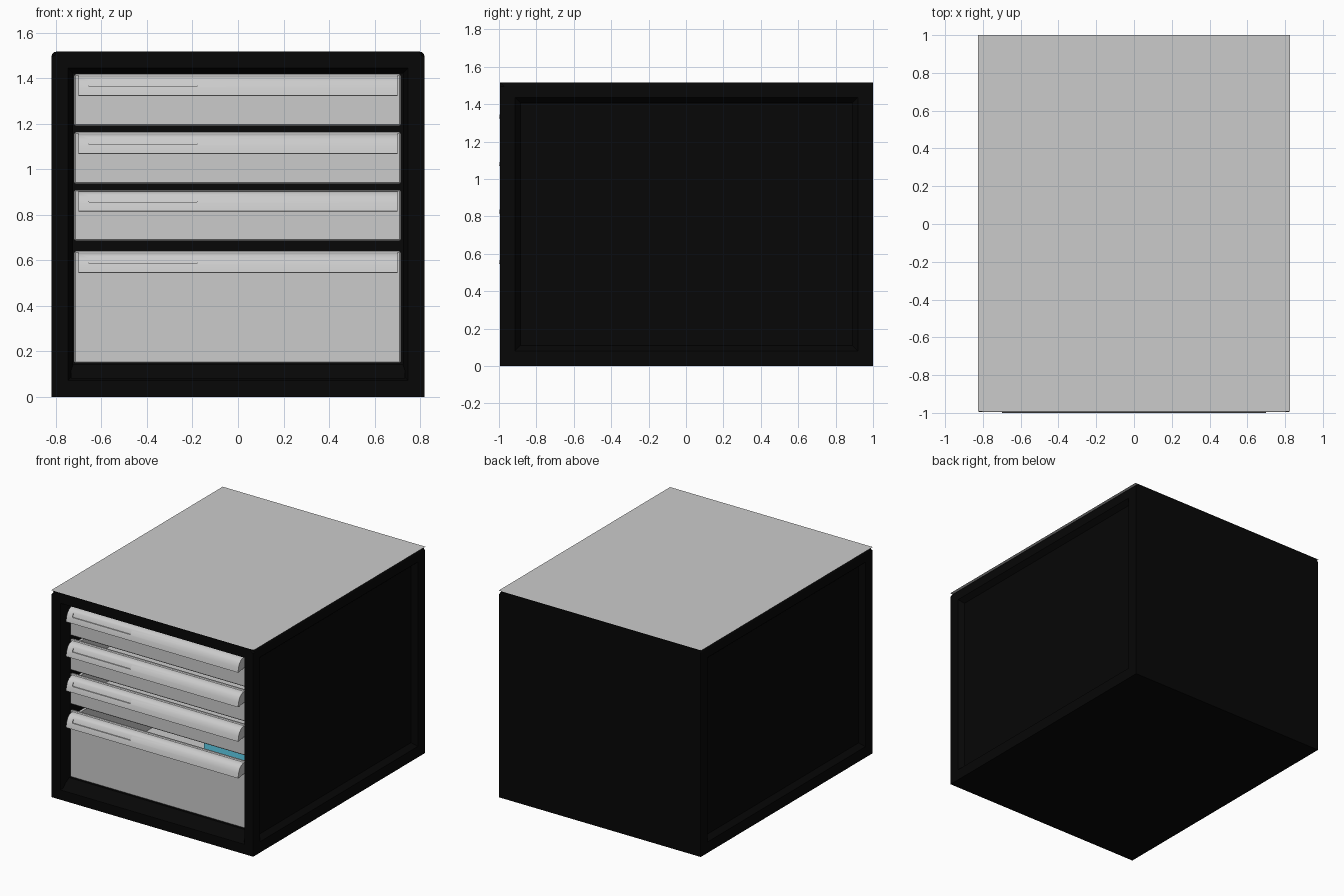
import bpy, bmesh

if "Cube" in bpy.data.objects:
    bpy.data.objects.remove(bpy.data.objects["Cube"])


def material(name, rgb):
    m = bpy.data.materials.new(name)
    m.diffuse_color = (*rgb, 1)
    m.use_nodes = True
    m.node_tree.nodes["Principled BSDF"].inputs["Base Color"].default_value = m.diffuse_color
    return m


BLACK = material("black", (0.002, 0.002, 0.002))
CYAN = material("cyan", (0.12, 0.65, 0.85))


def finish(bm, name, mat=None):
    bmesh.ops.recalc_face_normals(bm, faces=bm.faces)
    me = bpy.data.meshes.new(name)
    bm.to_mesh(me)
    bm.free()
    ob = bpy.data.objects.new(name, me)
    bpy.context.collection.objects.link(ob)
    if mat:
        me.materials.append(mat)
    return ob


def box_bm(x0, x1, y0, y1, z0, z1):
    bm = bmesh.new()
    bmesh.ops.create_cube(bm, size=1)
    for v in bm.verts:
        v.co = (x1 if v.co.x > 0 else x0, y1 if v.co.y > 0 else y0, z1 if v.co.z > 0 else z0)
    bm.normal_update()
    return bm


def box(name, *dims, mat=None, bevel=0):
    ob = finish(box_bm(*dims), name, mat)
    if bevel:
        b = ob.modifiers.new("bevel", 'BEVEL')
        b.width, b.segments = bevel, 1
    return ob


def inset(bm, face, thickness, depth=0):
    bmesh.ops.inset_individual(bm, faces=[face], thickness=thickness, depth=depth,
                               use_even_offset=True)
    bm.normal_update()


# cabinet shell: deep front opening with sloped frame, recessed side panels, rounded top edges
bm = box_bm(-0.82, 0.82, -0.995, 1, 0, 1.517)
front = next(f for f in bm.faces if f.normal.y < -0.9)
sides = [f for f in bm.faces if abs(f.normal.x) > 0.9]
top_edges = [e for e in bm.edges if all(v.co.z > 1.5 for v in e.verts)
             and abs(e.verts[0].co.x - e.verts[1].co.x) < 0.01]
inset(bm, front, 0.072)
inset(bm, front, 0.023, -0.07)
inset(bm, front, 0.0005, -1.85)
for f in sides:
    inset(bm, f, 0.08)
    inset(bm, f, 0.03, -0.035)
bmesh.ops.bevel(bm, geom=top_edges, offset=0.022, segments=3, profile=0.5, affect='EDGES')
finish(bm, "cabinet_body", BLACK)

# sloped sill below the bottom drawer
bm = box_bm(-0.735, 0.735, -0.985, -0.8, 0.08, 0.142)
for v in bm.verts:
    if v.co.y < -0.9 and v.co.z > 0.1:
        v.co.y = -0.925
finish(bm, "front_sill", BLACK)

# grey top sheet
bm = bmesh.new()
bm.faces.new([bm.verts.new((x, y, 1.52)) for x, y in
              ((-0.825, -0.993), (0.825, -0.993), (0.825, 1), (-0.825, 1))])
finish(bm, "top_sheet")

# pull profile: y and height relative to the drawer top
PULL = [(-0.92, -0.006), (-0.945, -0.007), (-0.965, -0.015), (-0.981, -0.032),
        (-0.993, -0.058), (-1.0, -0.094), (-0.985, -0.096), (-0.965, -0.09), (-0.92, -0.085)]


def pull(top, name):
    bm = bmesh.new()
    f = bm.faces.new([bm.verts.new((-0.70, y, top + z)) for y, z in PULL])
    r = bmesh.ops.extrude_face_region(bm, geom=[f], use_keep_orig=True)
    for v in r["geom"]:
        if isinstance(v, bmesh.types.BMVert):
            v.co.x = 0.70
    ob = finish(bm, name)
    # label recess in the left part of the pull
    cut = box(name + "_label_cutter", -0.655, -0.18, -1.1, -0.968, top - 0.054, top - 0.008)
    # the recess floor follows the slope of the pull
    for v in cut.data.vertices:
        if v.co.y > -1 and v.co.z < top - 0.03:
            v.co.y = -0.984
    cut.hide_render = True
    cut.hide_set(True)
    b = ob.modifiers.new("label_recess", 'BOOLEAN')
    b.operation, b.object, b.solver = 'DIFFERENCE', cut, 'EXACT'
    bpy.ops.object.select_all(action='DESELECT')
    bpy.context.view_layer.objects.active = ob
    ob.select_set(True)
    bpy.ops.object.modifier_apply(modifier="label_recess")
    bpy.ops.object.shade_smooth_by_angle()


# drawers: front panel, open tray, curved pull
for i, (z0, z1) in enumerate([(1.19, 1.418), (0.935, 1.163), (0.685, 0.91), (0.148, 0.64)], 1):
    box(f"drawer_front_{i}", -0.72, 0.716, -0.925, -0.90, z0, z1, bevel=0.006)
    bm = box_bm(-0.70, 0.70, -0.90, 0.9, z0 + 0.01, z1 - 0.03)
    top = next(f for f in bm.faces if f.normal.z > 0.9)
    inset(bm, top, 0.02)
    inset(bm, top, 0.0005, -(z1 - z0 - 0.06))
    finish(bm, f"drawer_tray_{i}")
    pull(z1, f"drawer_pull_{i}")

# contents of the bottom drawer
box("stored_box", 0.144, 0.64, -0.6, 0.3, 0.18, 0.55, mat=CYAN)
